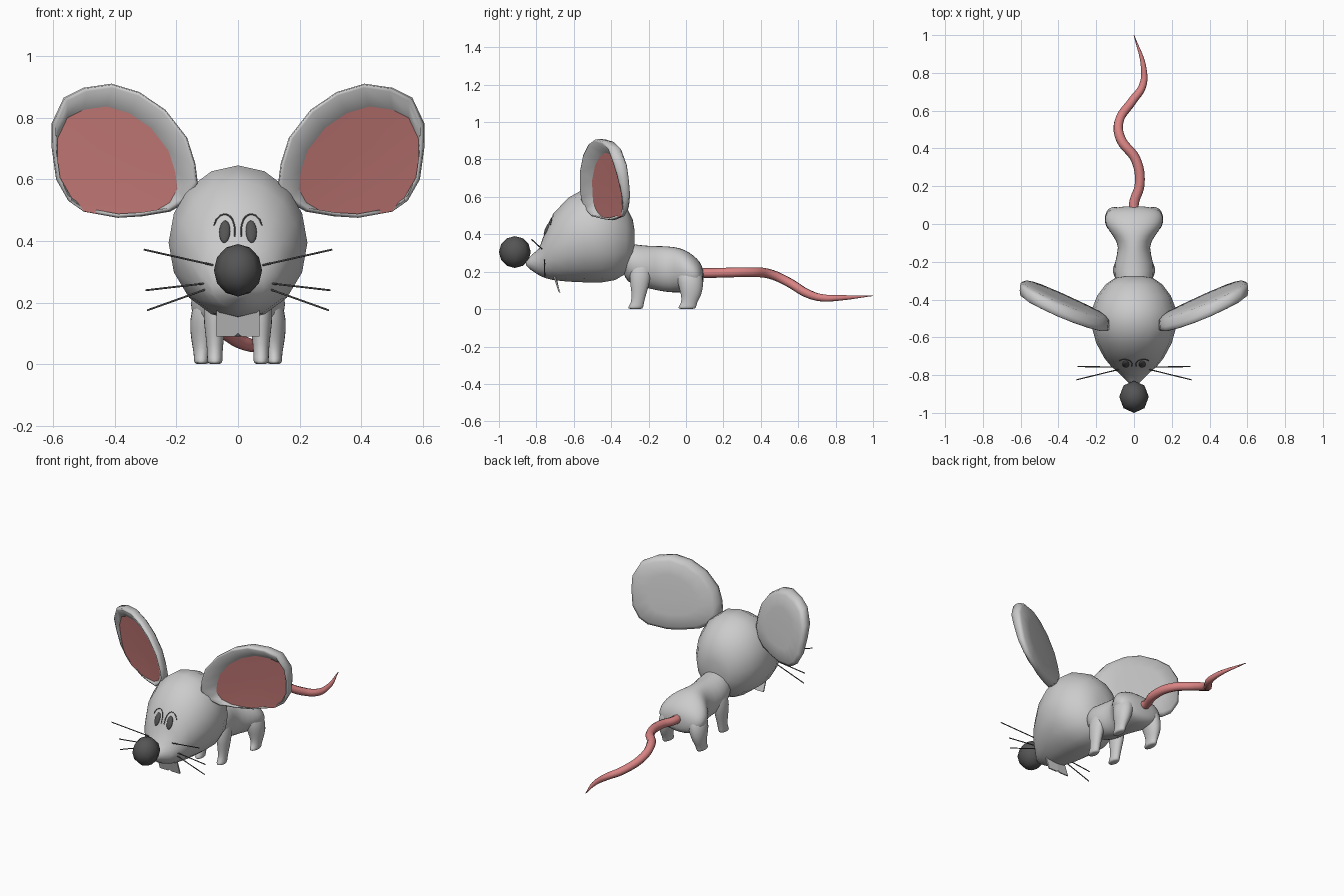
import bpy, bmesh, math
from mathutils import Vector

if "Cube" in bpy.data.objects:
    bpy.data.objects.remove(bpy.data.objects["Cube"])


def material(name, rgb):
    m = bpy.data.materials.new(name)
    m.diffuse_color = (*rgb, 1)
    m.use_nodes = True
    m.node_tree.nodes["Principled BSDF"].inputs["Base Color"].default_value = m.diffuse_color
    return m


PINK = material("pink", (0.70, 0.23, 0.23))
EAR_PINK = material("ear_pink", (0.60, 0.21, 0.20))
DARK = material("dark", (0.09, 0.09, 0.09))


def finish(name, bm, mat=None, smooth=True, mirror=False, subsurf=0):
    bmesh.ops.recalc_face_normals(bm, faces=bm.faces)
    for f in bm.faces:
        f.smooth = smooth
    me = bpy.data.meshes.new(name)
    bm.to_mesh(me)
    bm.free()
    ob = bpy.data.objects.new(name, me)
    bpy.context.collection.objects.link(ob)
    if mat:
        me.materials.append(mat)
    if mirror:
        ob.modifiers.new("mirror", "MIRROR").use_mirror_merge = False
    if subsurf:
        s = ob.modifiers.new("smooth", "SUBSURF")
        s.levels = s.render_levels = subsurf
    return ob


def loft(rings, cap_start=True, cap_end=True):
    bm = bmesh.new()
    loops = [[bm.verts.new(p) for p in ring] for ring in rings]
    n = len(loops[0])
    for a, b in zip(loops, loops[1:]):
        for i in range(n):
            bm.faces.new((a[i], a[(i + 1) % n], b[(i + 1) % n], b[i]))
    if cap_start:
        bm.faces.new(loops[0])
    if cap_end:
        bm.faces.new(loops[-1])
    return bm


def ring_y(y, zc, rx, rz, n=16):
    return [(rx * math.sin(2 * math.pi * i / n), y, zc + rz * math.cos(2 * math.pi * i / n))
            for i in range(n)]


def ring_z(z, cx, cy, rx, ry, n=12):
    return [(cx + rx * math.sin(2 * math.pi * i / n), cy + ry * math.cos(2 * math.pi * i / n), z)
            for i in range(n)]


def tube(name, pts, radius, mat, radii=None, res=4):
    cu = bpy.data.curves.new(name, "CURVE")
    cu.dimensions = "3D"
    cu.bevel_depth = radius
    cu.bevel_resolution = 2
    cu.resolution_u = res
    cu.use_fill_caps = True
    sp = cu.splines.new("BEZIER")
    sp.bezier_points.add(len(pts) - 1)
    for i, (bp, p) in enumerate(zip(sp.bezier_points, pts)):
        bp.co = p
        bp.handle_left_type = bp.handle_right_type = "AUTO"
        bp.radius = radii[i] if radii else 1
    cu.materials.append(mat)
    ob = bpy.data.objects.new(name, cu)
    bpy.context.collection.objects.link(ob)
    return ob


# Head: (y, bottom z, top z, half width)
HEAD = [(-.855, .235, .255, .012), (-.83, .21, .285, .04), (-.785, .18, .325, .085),
        (-.755, .167, .41, .12), (-.71, .155, .51, .157), (-.63, .147, .595, .2),
        (-.54, .143, .645, .225), (-.45, .143, .64, .222), (-.38, .155, .605, .195),
        (-.32, .19, .55, .15), (-.285, .25, .48, .1), (-.275, .33, .42, .04)]
head = finish("head", loft([ring_y(y, (a + b) / 2, w, (b - a) / 2) for y, a, b, w in HEAD]))

# Body: (y, centre z, half width, half height)
BODY = [(-.34, .26, .09, .1), (-.285, .24, .105, .11), (-.21, .225, .11, .115),
        (-.12, .215, .075, .125), (-.06, .21, .115, .125), (-.01, .205, .155, .118),
        (.04, .19, .16, .1), (.078, .178, .14, .075), (.095, .17, .06, .035)]
finish("body", loft([ring_y(*s) for s in BODY]), subsurf=1)

# Legs: (z, x, y, half width, half depth)
FRONT = [(0, .075, -.27, .02, .035), (.008, .075, -.27, .027, .044), (.035, .075, -.258, .025, .034),
         (.09, .075, -.25, .031, .042), (.17, .075, -.245, .042, .062),
         (.25, .068, -.24, .035, .055), (.3, .05, -.24, .01, .02)]
HIND = [(0, .118, .005, .02, .04), (.008, .118, .005, .027, .053), (.03, .118, .016, .025, .041),
        (.075, .114, .03, .039, .056), (.14, .105, .025, .056, .074),
        (.21, .09, .015, .055, .07), (.26, .07, .01, .012, .02)]
finish("front_legs", loft([ring_z(*s) for s in FRONT]), mirror=True, subsurf=1)
finish("hind_legs", loft([ring_z(*s) for s in HIND]), mirror=True, subsurf=1)

# Ears: outline in front view (x, z), laid on a tilted plane
EAR = [(.13, .585), (.138, .65), (.165, .735), (.235, .825), (.32, .883), (.41, .91), (.5, .897),
       (.565, .865), (.605, .78), (.604, .7), (.59, .6), (.55, .53), (.5, .495), (.39, .475),
       (.31, .48), (.22, .495), (.16, .53)]


def ear_ring(scale, depth, cx=.37, cz=.69):
    ring = []
    for x, z in EAR:
        # The front rim is tall at the top and inside, low at the outer bottom
        d = depth * min(1, math.hypot(x - .5, z - .5) / .3) if depth < -.01 else depth
        x, z = cx + (x - cx) * scale, cz + (z - cz) * scale
        ring.append((x, -.43 + .45 * (x - .37) - .15 * (z - .69) + d, z))
    return ring


inner = ear_ring(.82, -.006, .5, .5)
finish("ears", loft([ear_ring(.1, .036), ear_ring(.55, .036), ear_ring(.9, .03), ear_ring(.985, .015),
                     ear_ring(1, -.015), ear_ring(.985, -.04), ear_ring(.94, -.044),
                     inner], cap_end=False), mirror=True)
finish("inner_ears", loft([inner, ear_ring(.3, -.003, .41, .62)], cap_start=False),
       EAR_PINK, mirror=True)

# Nose
bm = bmesh.new()
bmesh.ops.create_uvsphere(bm, u_segments=8, v_segments=6, radius=.085)
bmesh.ops.scale(bm, vec=(.92, 1, 1), verts=bm.verts)
bmesh.ops.translate(bm, vec=(0, -.915, .305), verts=bm.verts)
finish("nose", bm, DARK)

# Teeth: thin tilted plates with clipped corners
plate = [(0, -.698, .16), (.07, -.712, .185), (.07, -.68, .09), (.012, -.68, .09), (0, -.684, .1)]
bm = loft([plate, [(x, y + .008, z) for x, y, z in plate]])
finish("teeth", bm, smooth=False, mirror=True)

# Eyes, brows and whiskers sit on the head surface
bpy.context.view_layer.update()


def on_head(x, z, lift=0.0):
    hit, loc, nor, _ = head.ray_cast(Vector((x, -2, z)), Vector((0, 1, 0)))
    return (loc + nor * lift, nor) if hit else (Vector((x, -.74, z)), Vector((0, -1, 0)))


for side, label in ((-1, "left"), (1, "right")):
    loc, nor = on_head(.043 * side, .43)
    bm = bmesh.new()
    bmesh.ops.create_uvsphere(bm, u_segments=16, v_segments=10, radius=1)
    bmesh.ops.scale(bm, vec=(.018, .04, .01), verts=bm.verts)
    bmesh.ops.rotate(bm, matrix=nor.to_track_quat("Z", "Y").to_matrix(), verts=bm.verts)
    bmesh.ops.translate(bm, vec=loc, verts=bm.verts)
    finish(label + "_eye", bm, DARK)

    arc = [(.01, .415), (.013, .455), (.027, .48), (.045, .486), (.065, .475), (.078, .45)]
    tube(label + "_eyebrow", [on_head(x * side, z, .001)[0] for x, z in arc], .0025, DARK)

    for i, (a, b) in enumerate([((.06, -.765, .317), (.305, -.825, .372)),
                                ((.085, -.757, .265), (.3, -.755, .24)),
                                ((.085, -.757, .25), (.295, -.755, .175))]):
        tube(f"{label}_whisker_{i + 1}", [(side * p[0], p[1], p[2]) for p in (a, b)],
             .003, DARK, res=1)

# Tail
PATH = [(0, .07, .195), (.0, .11, .193), (.03, .21, .195), (.01, .34, .197), (-.07, .45, .187),
        (-.08, .54, .148), (-.01, .65, .083), (.045, .73, .06), (.052, .82, .06), (0, 1, .072)]
tube("tail", PATH, .026, PINK, [1, 1, 1, 1, 1, .97, .92, .8, .6, .08], res=6)
